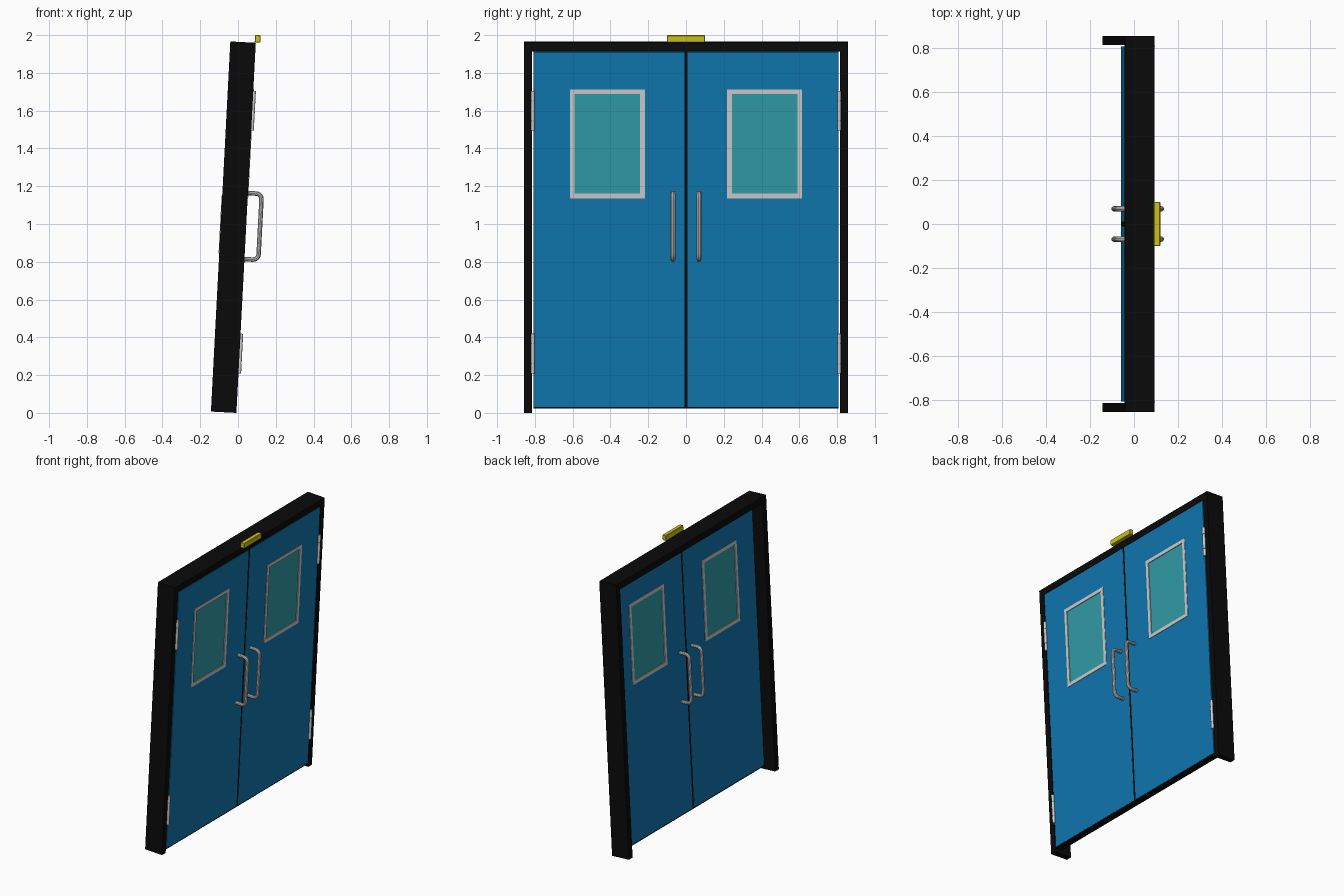
import bpy, bmesh, math
from mathutils import Matrix

if "Cube" in bpy.data.objects:
    bpy.data.objects.remove(bpy.data.objects["Cube"])

# Everything is built upright (front face at x = 0), then leaned by 3 degrees
LEAN = Matrix.Translation((-0.0085, 0, 0)) @ Matrix.Rotation(math.radians(3), 4, 'Y')


def material(name, rgb):
    m = bpy.data.materials.new(name)
    m.diffuse_color = (*rgb, 1)
    m.use_nodes = True
    m.node_tree.nodes["Principled BSDF"].inputs["Base Color"].default_value = m.diffuse_color
    return m


BLACK = material("black", (0.003, 0.003, 0.003))
BLUE = material("blue", (0.005, 0.18, 0.43))
TEAL = material("teal", (0.03, 0.33, 0.38))
YELLOW = material("yellow", (0.62, 0.55, 0.01))


def finish(name, bm, mat=None):
    bmesh.ops.recalc_face_normals(bm, faces=bm.faces)
    me = bpy.data.meshes.new(name)
    bm.to_mesh(me)
    bm.free()
    ob = bpy.data.objects.new(name, me)
    bpy.context.collection.objects.link(ob)
    if mat:
        me.materials.append(mat)
    ob.matrix_world = LEAN
    return ob


def extrude_x(bm, faces, depth):
    geo = bmesh.ops.extrude_face_region(bm, geom=faces, use_keep_orig=True)["geom"]
    verts = [g for g in geo if isinstance(g, bmesh.types.BMVert)]
    bmesh.ops.translate(bm, verts=verts, vec=(depth, 0, 0))


def slab(name, pts, x0, x1, mat=None):
    bm = bmesh.new()
    f = bm.faces.new([bm.verts.new((x0, y, z)) for y, z in pts])
    extrude_x(bm, [f], x1 - x0)
    return finish(name, bm, mat)


def corners(y0, y1, z0, z1):
    return [(y0, z0), (y1, z0), (y1, z1), (y0, z1)]


def ring(name, outer, inner, x0, x1, mat=None):
    bm = bmesh.new()
    a = [bm.verts.new((x0, y, z)) for y, z in corners(*outer)]
    b = [bm.verts.new((x0, y, z)) for y, z in corners(*inner)]
    faces = [bm.faces.new((a[i], a[(i + 1) % 4], b[(i + 1) % 4], b[i])) for i in range(4)]
    extrude_x(bm, faces, x1 - x0)
    return finish(name, bm, mat)


def smooth(ob):
    bpy.ops.object.select_all(action='DESELECT')
    ob.select_set(True)
    bpy.context.view_layer.objects.active = ob
    bpy.ops.object.shade_smooth_by_angle()


def handle(name, y, x_door, x_bar):
    # Rounded U path swept with a round section
    r, z0, z1 = 0.03, 0.815, 1.165
    s = 1 if x_bar > x_door else -1
    path = [(x_door - s * 0.005, z1)]
    for cz, start in ((z1 - r, 90), (z0 + r, 0)):
        for i in range(7):
            t = math.radians(start - 15 * i)
            path.append((x_bar - s * r + s * r * math.cos(t), cz + r * math.sin(t)))
    path.append((x_door - s * 0.005, z0))
    cu = bpy.data.curves.new(name, 'CURVE')
    cu.dimensions = '3D'
    cu.bevel_depth, cu.bevel_resolution, cu.use_fill_caps = 0.0125, 3, True
    sp = cu.splines.new('POLY')
    sp.points.add(len(path) - 1)
    for p, (x, z) in zip(sp.points, path):
        p.co = (x, y, z, 1)
    ob = bpy.data.objects.new(name, cu)
    bpy.context.collection.objects.link(ob)
    ob.matrix_world = LEAN
    bpy.ops.object.select_all(action='DESELECT')
    ob.select_set(True)
    bpy.context.view_layer.objects.active = ob
    bpy.ops.object.convert(target='MESH')
    smooth(bpy.context.object)


def hinge(name, y, z0, z1):
    # Three knuckles around a thinner pin
    bm = bmesh.new()
    h = (z1 - z0) / 4
    parts = [(z0, z0 + h - .003, .01), (z0 + h, z1 - h, .01),
             (z1 - h + .003, z1, .01), (z0 + .005, z1 - .005, .007)]
    for a, b, rad in parts:
        bmesh.ops.create_cone(bm, cap_ends=True, segments=16, radius1=rad, radius2=rad, depth=b - a,
                              matrix=Matrix.Translation((0.004, y, (a + b) / 2)))
    smooth(finish(name, bm))


# Door frame: one upside-down U
W, I = 0.857, 0.815
slab("door_frame", [(-W, 0), (-I, 0), (-I, 1.916), (I, 1.916), (I, 0), (W, 0), (W, 1.962), (-W, 1.962)],
     -0.135, 0, BLACK)

# Seals between, under and over the leaves
slab("centre_seal", corners(-0.008, 0.008, 0.026, 1.916), -0.052, -0.001, BLACK)
slab("bottom_seal", corners(-0.808, 0.808, 0.024, 0.032), -0.052, -0.001, BLACK)

for side, s in (("left", -1), ("right", 1)):
    def span(a, b, z0, z1):
        return (*sorted((s * a, s * b)), z0, z1)
    hole = span(0.243, 0.59, 1.162, 1.69)
    trim = span(0.218, 0.614, 1.137, 1.715)
    # Leaf with window opening, trim and glass
    ring(side + "_door_leaf", span(0.008, 0.808, 0.032, 1.912), trim, -0.053, 0.0, BLUE)
    ring(side + "_window_trim", trim, hole, -0.056, 0.003)
    slab(side + "_window_glass", corners(*hole), -0.051, -0.002, TEAL)
    # Pull handles on both faces
    handle(side + "_front_handle", s * 0.069, 0, 0.0735)
    handle(side + "_back_handle", s * 0.069, -0.053, -0.1265)
    # Hinges
    hinge(side + "_lower_hinge", s * 0.811, 0.21, 0.42)
    hinge(side + "_upper_hinge", s * 0.811, 1.497, 1.707)

# Exit sign box above the doors
sign = slab("sign_box", corners(-0.1, 0.1, 1.964, 2.003), -0.006, 0.024, YELLOW)
bev = sign.modifiers.new("edge", 'BEVEL')
bev.width, bev.segments = 0.003, 1
